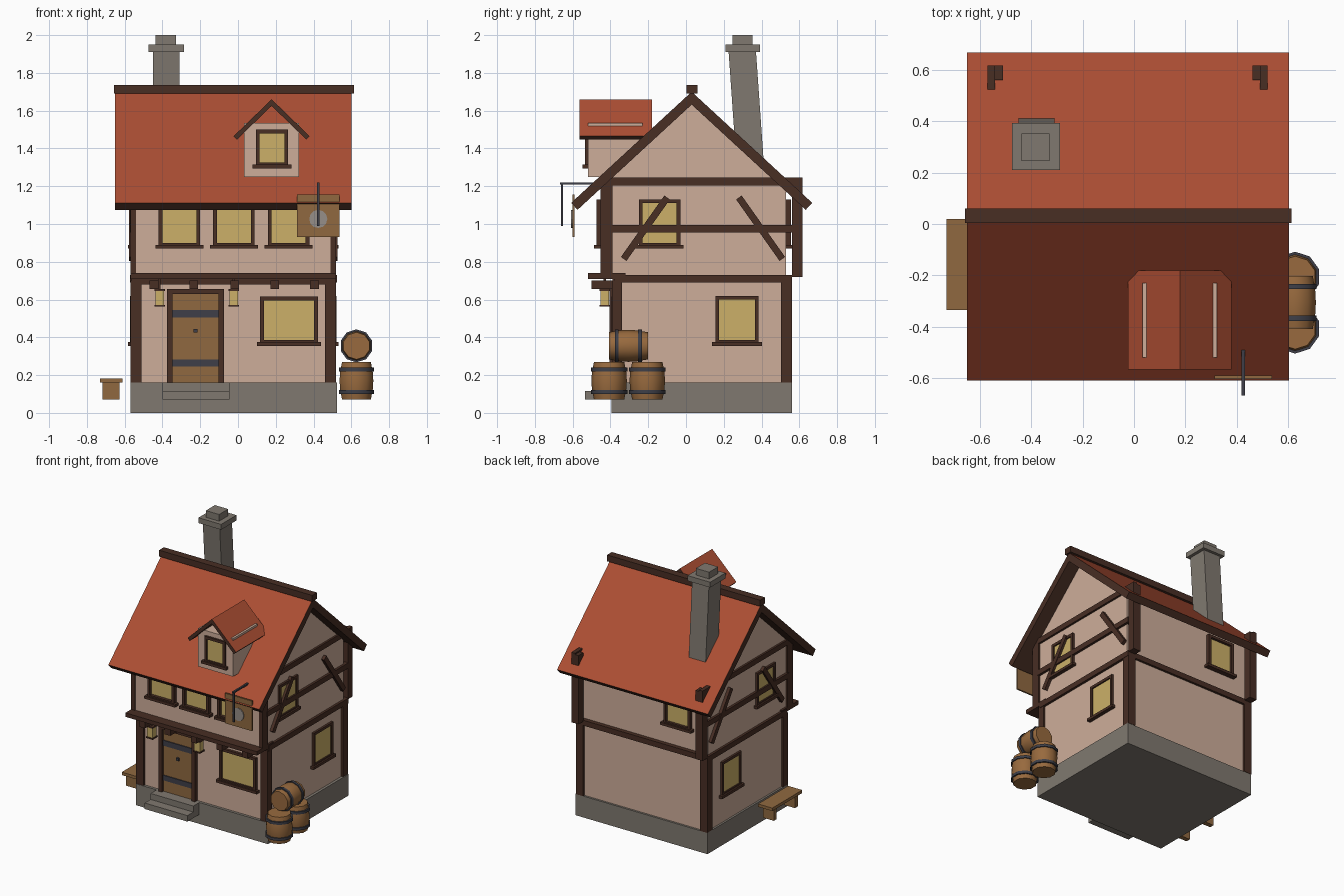
import bpy, bmesh, math
from mathutils import Vector, Matrix

if "Cube" in bpy.data.objects:
    bpy.data.objects.remove(bpy.data.objects["Cube"])


def material(name, r, g, b):
    lin = [(c / 255 / 12.92) if c < 11 else ((c / 255 + 0.055) / 1.055) ** 2.4 for c in (r, g, b)]
    m = bpy.data.materials.new(name)
    m.diffuse_color = (*lin, 1)
    m.use_nodes = True
    m.node_tree.nodes["Principled BSDF"].inputs["Base Color"].default_value = m.diffuse_color
    return m


PLASTER = material("plaster", 206, 174, 154)
TIMBER = material("dark timber", 72, 46, 36)
TILE = material("red roof tile", 172, 78, 51)
STONE = material("grey stone", 128, 121, 112)
GLASS = material("yellow window glass", 204, 176, 104)
WOOD = material("brown wood", 144, 105, 64)
CASK = material("barrel wood", 152, 106, 62)
IRON = material("dark iron", 62, 63, 72)
PEWTER = material("pewter", 150, 142, 136)
CX = -0.025                      # middle of the house in x


def finish(name, bm, *mats):
    bmesh.ops.recalc_face_normals(bm, faces=bm.faces)
    me = bpy.data.meshes.new(name)
    bm.to_mesh(me)
    bm.free()
    for m in mats:
        me.materials.append(m)
    ob = bpy.data.objects.new(name, me)
    bpy.context.collection.objects.link(ob)
    return ob


def boxes(name, mat, *ranges):
    """One object made of boxes, each (x0, x1, y0, y1, z0, z1)."""
    bm = bmesh.new()
    for x0, x1, y0, y1, z0, z1 in ranges:
        mtx = Matrix.Translation(((x0 + x1) / 2, (y0 + y1) / 2, (z0 + z1) / 2)) \
            @ Matrix.Diagonal((abs(x1 - x0), abs(y1 - y0), abs(z1 - z0), 1))
        bmesh.ops.create_cube(bm, size=1, matrix=mtx)
    return finish(name, bm, mat)


def prism(name, pts, axis, a, b, *mats):
    """Extrude a profile (u, z) along x or y; a second material goes on upward slopes."""
    bm = bmesh.new()
    place = (lambda u, z, t: (t, u, z)) if axis == "x" else (lambda u, z, t: (u, t, z))
    f = bm.faces.new([bm.verts.new(place(u, z, a)) for u, z in pts])
    r = bmesh.ops.extrude_face_region(bm, geom=[f])
    d = Vector(place(0, 0, b - a))
    bmesh.ops.translate(bm, vec=d, verts=[v for v in r["geom"] if isinstance(v, bmesh.types.BMVert)])
    bmesh.ops.recalc_face_normals(bm, faces=bm.faces)
    if len(mats) > 1:
        for f in bm.faces:
            f.normal_update()
            f.material_index = int(f.normal.z > 0.5)
    return finish(name, bm, *mats)


def gable_roof(name, mid, apex, half, drop, t, axis, a, b):
    """Chevron slab: dark edges and underside, red top."""
    n = Vector((drop, half)).normalized() * t
    L = [(mid - half, apex - drop), (mid - half + n.x, apex - drop - n.y)]
    R = [(2 * mid - u, z) for u, z in L]
    pts = [(mid, apex), L[0], L[1], (mid, apex - t * math.hypot(half, drop) / half), R[1], R[0]]
    return prism(name, pts, axis, a, b, TIMBER, TILE)


def window(name, side, plane, u, w, z0, z1, out=0.02):
    """Framed window on a wall; u = centre along the wall, outer width w."""
    s = -1 if side in ("front", "left") else 1

    def box(u0, u1, d, za, zb):
        d0, d1 = sorted((plane - s * 0.01, plane + s * d))
        return (u0, u1, d0, d1, za, zb) if side in ("front", "back") else (d0, d1, u0, u1, za, zb)
    l, r, k = u - w / 2, u + w / 2, 0.02
    boxes(name + "_pane", GLASS, box(l + k, r - k, 0.006, z0 + k, z1 - k))
    boxes(name + "_frame", TIMBER,
          box(l, l + k, out, z0, z1), box(r - k, r, out, z0, z1),
          box(l, r, out, z1 - k, z1), box(l, r, out, z0, z0 + k),
          box(l - 0.017, r + 0.017, out + 0.012, z0 - 0.01, z0 + 0.01))


# Foundation and steps
boxes("foundation", STONE, (-0.57, 0.525, -0.395, 0.56, 0, 0.16))
boxes("front_steps", STONE, (-0.40, -0.045, -0.465, -0.38, 0.115, 0.16),
      (-0.40, -0.045, -0.535, -0.38, 0.07, 0.115))

# Walls
boxes("lower_walls", PLASTER, (-0.555, 0.505, -0.375, 0.545, 0.15, 0.72))
prism("upper_walls", [(-0.445, 0.72), (0.53, 0.72), (0.53, 1.187), (0.03, 1.645), (-0.445, 1.22)],
      "x", -0.555, 0.505, PLASTER)

# Timber frame, mirrored on the left and right walls
for tag, s in (("left", -1), ("right", 1)):
    def X(lo, hi):               # distances from the house middle
        return tuple(sorted((CX + s * lo, CX + s * hi)))
    boxes(tag + "_lower_posts", TIMBER, (*X(0.485, 0.545), -0.392, -0.338, 0.16, 0.70),
          (*X(0.485, 0.545), 0.502, 0.562, 0.16, 0.70))
    boxes(tag + "_upper_posts", TIMBER, (*X(0.515, 0.545), -0.452, -0.39, 0.72, 1.235),
          (*X(0.485, 0.545), 0.56, 0.617, 0.72, 1.235))
    boxes(tag + "_wall_beams", TIMBER, (*X(0.515, 0.548), -0.38, 0.562, 0.69, 0.73),
          (*X(0.515, 0.548), -0.40, 0.562, 0.955, 0.995),
          (*X(0.515, 0.545), -0.45, 0.617, 1.205, 1.245))
    # slanting braces
    a, b = X(0.515, 0.553)
    for end, y0, y1 in (("front", -0.33, -0.10), ("back", 0.51, 0.28)):
        p, q = Vector((y0, 0.815)), Vector((y1, 1.14))
        n = Vector((-(q - p).y, (q - p).x)).normalized() * 0.018
        prism(f"{tag}_{end}_brace", [p + n, q + n, q - n, p - n], "x", a, b, TIMBER)
    wall = CX + s * 0.53
    window(tag + "_lower_window", tag, wall, 0.27, 0.23, 0.365, 0.62, 0.016)
    window(tag + "_upper_window", tag, wall, -0.14, 0.22, 0.88, 1.13, 0.016)

# Jetty, joist ends and back beam
boxes("jetty_beam", TIMBER, (-0.57, 0.52, -0.52, -0.32, 0.71, 0.74))
boxes("front_beam", TIMBER, (-0.565, 0.515, -0.39, -0.34, 0.68, 0.712))
boxes("back_beam", TIMBER, (-0.57, 0.52, 0.50, 0.562, 0.69, 0.73))
boxes("joist_ends", TIMBER, *[(x - 0.023, x + 0.023, -0.50, -0.36, 0.655, 0.70)
                              for x in (-0.445, -0.235, -0.018, 0.195, 0.405)])

# Front and back windows
for i, x in enumerate((-0.31, -0.022, 0.268)):
    window(f"front_upper_window_{i + 1}", "front", -0.445, x, 0.22, 0.88, 1.13, 0.03)
window("front_lower_window", "front", -0.375, 0.27, 0.305, 0.365, 0.615)
window("back_upper_window", "back", 0.53, -0.31, 0.22, 0.88, 1.13, 0.025)

# Door
boxes("door", WOOD, (-0.35, -0.10, -0.385, -0.36, 0.16, 0.63))
boxes("door_frame", TIMBER, (-0.375, -0.348, -0.405, -0.36, 0.16, 0.655),
      (-0.102, -0.075, -0.405, -0.36, 0.16, 0.655), (-0.375, -0.075, -0.405, -0.36, 0.63, 0.655))
boxes("door_straps", IRON, (-0.348, -0.102, -0.392, -0.38, 0.505, 0.545),
      (-0.348, -0.102, -0.392, -0.38, 0.245, 0.283), (-0.235, -0.215, -0.40, -0.38, 0.425, 0.445))

# Lanterns
for tag, x in (("left", -0.415), ("right", -0.023)):
    y = -0.43
    boxes(tag + "_lantern_glass", GLASS, (x - 0.023, x + 0.023, y - 0.023, y + 0.023, 0.57, 0.648))
    boxes(tag + "_lantern_metal", TIMBER, (x - 0.028, x + 0.028, y - 0.028, y + 0.028, 0.645, 0.656),
          (x - 0.028, x + 0.028, y - 0.028, y + 0.028, 0.562, 0.572),
          (x - 0.006, x + 0.006, y - 0.006, y + 0.006, 0.65, 0.72))

# Main roof and ridge
gable_roof("main_roof", 0.03, 1.70, 0.638, 0.588, 0.05, "x", -0.65, 0.602)
boxes("ridge_beam", TIMBER, (-0.657, 0.613, 0.003, 0.06, 1.69, 1.737))

# Dormer
gable_roof("dormer_roof", 0.178, 1.66, 0.201, 0.195, 0.025, "y", -0.565, -0.18)
boxes("dormer_walls", PLASTER, (0.033, 0.323, -0.52, -0.23, 1.25, 1.535))
window("dormer_window", "front", -0.52, 0.18, 0.17, 1.305, 1.50, 0.015)

# Chimney: leaning shaft, cap and top
lean = 0.07
prism("chimney_shaft", [(0.225, 1.92), (0.37, 1.92), (0.37 + lean * 0.62, 1.30), (0.225 + lean * 0.62, 1.30)],
      "x", -0.45, -0.31, STONE)
boxes("chimney_cap", STONE, (-0.475, -0.287, 0.21, 0.392, 1.91, 1.95))
boxes("chimney_top", STONE, (-0.438, -0.328, 0.245, 0.352, 1.95, 2.0))

# Hanging sign
boxes("sign_board", WOOD, (0.313, 0.537, -0.602, -0.59, 0.93, 1.155))
boxes("sign_bracket", IRON, (0.418, 0.432, -0.668, -0.44, 1.208, 1.22),
      (0.419, 0.431, -0.662, -0.65, 0.99, 1.215))
bm = bmesh.new()
bmesh.ops.create_cone(bm, cap_ends=True, segments=12, radius1=0.048, radius2=0.048, depth=0.008,
                      matrix=Matrix.Translation((0.425, -0.605, 1.027)) @ Matrix.Rotation(math.pi / 2, 4, "X"))
finish("sign_disc", bm, PEWTER)

# Bench
boxes("bench", WOOD, (-0.73, -0.612, -0.335, 0.02, 0.16, 0.182),
      (-0.718, -0.628, -0.30, -0.265, 0.07, 0.16), (-0.718, -0.628, -0.05, -0.015, 0.07, 0.16))


def lathe(bm, rings, mtx, seg=8):
    loops = [[bm.verts.new(mtx @ Vector((r * math.sin(2 * math.pi * i / seg), r * math.cos(2 * math.pi * i / seg), z)))
              for i in range(seg)] for r, z in rings]
    for a, b in zip(loops, loops[1:]):
        for i in range(seg):
            j = (i + 1) % seg
            bm.faces.new((a[i], a[j], b[j], b[i])).smooth = True
    bm.faces.new(loops[0])
    bm.faces.new(loops[-1])


def barrel(name, mtx):
    bm = bmesh.new()
    lathe(bm, [(0.08, -0.1), (0.091, -0.045), (0.094, 0), (0.091, 0.045), (0.08, 0.1)], mtx, 10)
    body = finish(name + "_body", bm, CASK)
    bm = bmesh.new()
    for z in (-0.06, 0.06):
        lathe(bm, [(0.097, z - 0.01), (0.097, z + 0.01)], mtx, 10)
    for ob in (body, finish(name + "_hoops", bm, IRON)):
        bpy.ops.object.select_all(action="DESELECT")
        ob.select_set(True)
        bpy.context.view_layer.objects.active = ob
        bpy.ops.object.shade_smooth_by_angle(angle=math.radians(40))


# Barrels: two standing, one lying on top
barrel("front_barrel", Matrix.Translation((0.627, -0.407, 0.17)))
barrel("back_barrel", Matrix.Translation((0.627, -0.205, 0.17)))
barrel("top_barrel", Matrix.Translation((0.627, -0.305, 0.355)) @ Matrix.Rotation(math.pi / 2, 4, "X")
       @ Matrix.Diagonal((0.9, 0.9, 1.03, 1)))
